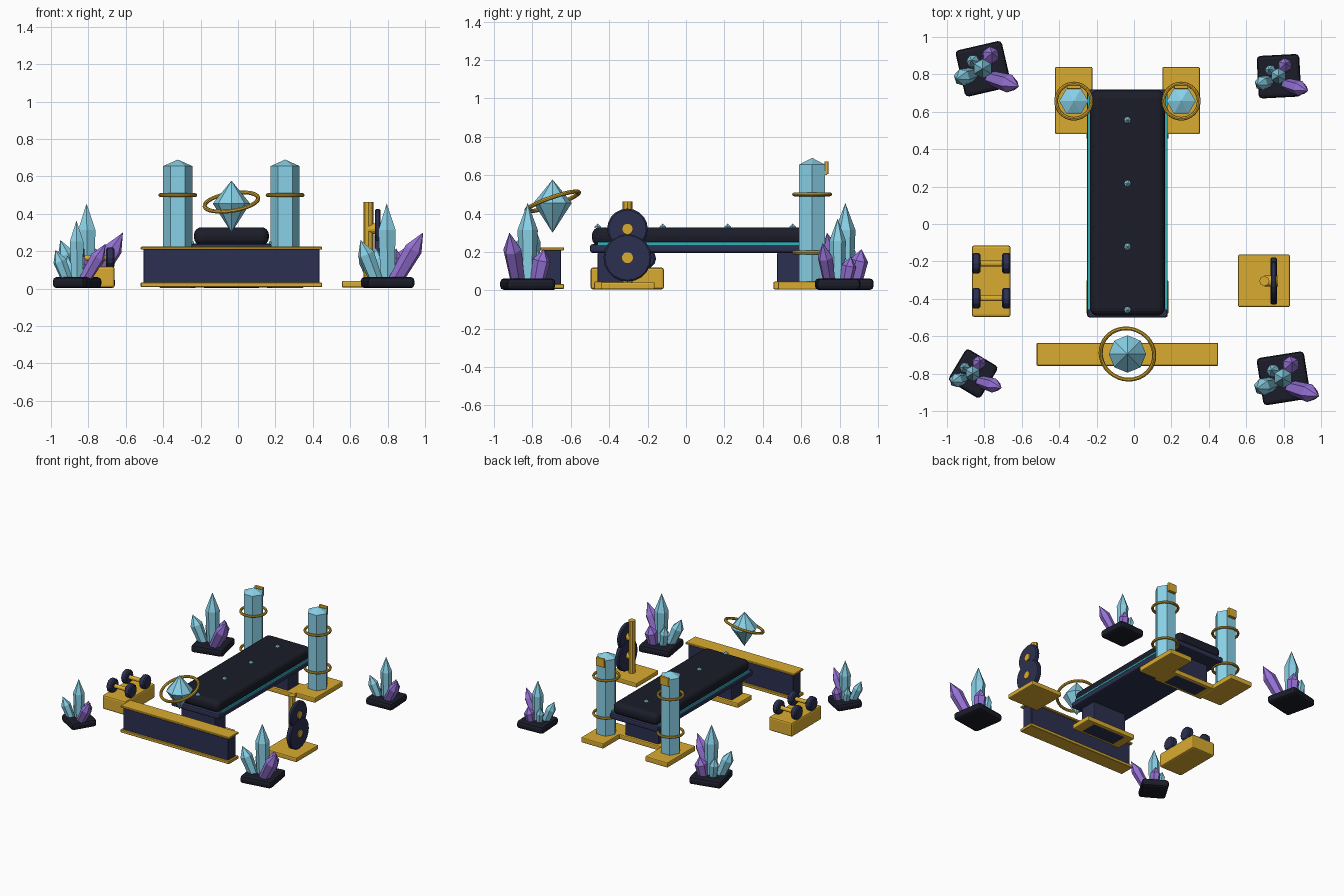
import bpy, bmesh
from math import cos, sin, pi, radians
from mathutils import Vector, Matrix

if "Cube" in bpy.data.objects:
    bpy.data.objects.remove(bpy.data.objects["Cube"])


def material(name, rgb):
    m = bpy.data.materials.new(name)
    m.diffuse_color = (*rgb, 1)
    m.use_nodes = True
    m.node_tree.nodes["Principled BSDF"].inputs["Base Color"].default_value = m.diffuse_color
    return m


GOLD = material("gold", (0.70, 0.41, 0.03))
NAVY = material("navy", (0.025, 0.030, 0.08))
BLACK = material("black", (0.011, 0.012, 0.022))
ICE = material("ice_crystal", (0.25, 0.64, 0.80))
VIOLET = material("violet_crystal", (0.31, 0.17, 0.68))
TEAL = material("teal", (0.03, 0.45, 0.50))


def finish(name, bm, mat, matrix=None):
    bmesh.ops.recalc_face_normals(bm, faces=bm.faces)
    me = bpy.data.meshes.new(name)
    bm.to_mesh(me)
    bm.free()
    me.materials.append(mat)
    ob = bpy.data.objects.new(name, me)
    bpy.context.collection.objects.link(ob)
    if matrix is not None:
        ob.matrix_world = matrix
    return ob


def box(name, x, y, z, mat, bevel=0.008, segs=2, rot=0):
    """Bevelled box from (min, max) ranges, turned about its own z axis."""
    lo, hi = Vector((x[0], y[0], z[0])), Vector((x[1], y[1], z[1]))
    bm = bmesh.new()
    bmesh.ops.create_cube(bm, size=1)
    bmesh.ops.scale(bm, vec=hi - lo, verts=bm.verts)
    if bevel:
        bmesh.ops.bevel(bm, geom=bm.edges[:], offset=bevel, segments=segs,
                        profile=0.5, affect='EDGES')
    return finish(name, bm, mat, Matrix.Translation((lo + hi) / 2) @ Matrix.Rotation(rot, 4, 'Z'))


def spun(name, profile, sides, mat, start, direction=(0, 0, 1)):
    """Faceted solid from a (radius, height) profile; radius 0 makes a point."""
    bm = bmesh.new()
    rings = []
    for r, h in profile:
        n = sides if r else 1
        rings.append([bm.verts.new((r * cos(2 * pi * i / sides), r * sin(2 * pi * i / sides), h))
                      for i in range(n)])
    for a, b in zip(rings, rings[1:]):
        for i in range(sides):
            j = (i + 1) % sides
            if len(a) == 1:
                bm.faces.new((a[0], b[j], b[i]))
            elif len(b) == 1:
                bm.faces.new((a[i], a[j], b[0]))
            else:
                bm.faces.new((a[i], a[j], b[j], b[i]))
    for ring in (rings[0], rings[-1]):
        if len(ring) > 2:
            bm.faces.new(ring)
    d = Vector(direction)
    turn = Matrix() if d.x == d.y == 0 else d.to_track_quat('Z', 'Y').to_matrix().to_4x4()
    return finish(name, bm, mat, Matrix.Translation(start) @ turn)


def ring(name, loc, major, minor, rot=(0, 0, 0)):
    bpy.ops.mesh.primitive_torus_add(location=loc, rotation=rot, major_radius=major,
                                     minor_radius=minor, major_segments=32, minor_segments=8)
    ob = bpy.context.object
    ob.name = name
    ob.data.materials.append(GOLD)
    bpy.ops.object.shade_smooth_by_angle()


CX = -0.035  # centre line of the bench

# Bench: board, cushion, side trims and studs
box("bench_board", (CX - 0.215, CX + 0.215), (-0.50, 0.72), (0.195, 0.24), NAVY, 0.012)
box("bench_cushion", (CX - 0.20, CX + 0.20), (-0.49, 0.715), (0.232, 0.328), BLACK, 0.04, 4)
for side in (-1, 1):
    x = CX + side * 0.207
    box("bench_trim", (x - 0.006, x + 0.006), (-0.46, 0.70), (0.237, 0.252), TEAL, 0)
for i in range(4):
    spun("cushion_stud", [(0.019, 0), (0.019, 0.008), (0, 0.024)], 6, ICE,
         (CX, -0.46 + i * 0.3385, 0.324))

# Bench legs and foot plates
for y in (-0.39, 0.545):
    box("bench_leg", (CX - 0.15, CX + 0.15), (y - 0.07, y + 0.07), (0.003, 0.2), NAVY, 0.008)
    box("leg_foot_plate", (CX - 0.22, CX + 0.22), (y - 0.09, y + 0.09), (0.005, 0.045), GOLD)

# Rear crystal pillars with base plates, rings and hooks
for side in (-1, 1):
    x, y = CX + side * 0.287, 0.657
    box("pillar_base", (x - 0.1, x + 0.1), (0.48, 0.84), (0.003, 0.045), GOLD)
    spun("pillar", [(0.078, 0.04), (0.078, 0.655), (0, 0.69)], 6, ICE, (x, y, 0))
    for z in (0.197, 0.50):
        ring("pillar_ring", (x, y, z), 0.094, 0.01)
    box("pillar_hook", (x - 0.037, x + 0.037), (0.70, 0.735), (0.60, 0.625), GOLD, 0.004)
    box("pillar_hook_lip", (x - 0.037, x + 0.037), (0.722, 0.742), (0.605, 0.672), GOLD, 0.004)

# Front barrier beam
box("beam_web", (CX - 0.47, CX + 0.47), (-0.745, -0.65), (0.03, 0.212), NAVY, 0.003, 1)
for z in ((0.008, 0.032), (0.208, 0.224)):
    box("beam_flange", (CX - 0.485, CX + 0.485), (-0.758, -0.635), z, GOLD, 0.003, 1)

# Floating gem with its tilted ring
spun("floating_gem", [(0, 0.30), (0.1, 0.455), (0, 0.577)], 8, ICE, (CX, -0.695, 0))
ring("gem_ring", (CX, -0.695, 0.463), 0.145, 0.011, (radians(19), radians(-9), 0))

# Dumbbell block on the left
box("dumbbell_block", (-0.866, -0.66), (-0.497, -0.115), (0.005, 0.118), GOLD, 0.012)
for y in (-0.21, -0.397):
    spun("dumbbell_handle", [(0.016, 0), (0.016, 0.18)], 12, GOLD, (-0.853, y, 0.165), (1, 0, 0))
    for x in (-0.867, -0.706):
        spun("dumbbell_weight", [(0.044, 0), (0.054, 0.008), (0.054, 0.039), (0.044, 0.047)],
             12, NAVY, (x, y, 0.165), (1, 0, 0))

# Weight plate stand on the right
box("plate_stand_base", (0.556, 0.834), (-0.444, -0.163), (0.005, 0.042), GOLD)
spun("plate_stand_post", [(0.027, 0.03), (0.027, 0.462)], 8, GOLD, (0.697, -0.305, 0))
for z, r, w in ((0.17, 0.125, 0.036), (0.32, 0.106, 0.03)):
    spun("weight_plate", [(r - 0.008, 0), (r, 0.007), (r, w - 0.007), (r - 0.008, w)],
         20, NAVY, (0.747 - w / 2, -0.305, z), (1, 0, 0))
    spun("plate_peg", [(0.029, 0), (0.029, 0.072)], 14, GOLD, (0.698, -0.305, z), (1, 0, 0))

# Corner crystal clusters: root, tip, radius, material
SHARDS = [((0.0, 0.0, 0.04), (-0.005, 0.0, 0.455), 0.053, ICE),
          ((-0.06, -0.03, 0.04), (-0.145, -0.055, 0.26), 0.046, ICE),
          ((-0.04, 0.03, 0.04), (-0.065, 0.045, 0.22), 0.036, ICE),
          ((0.04, -0.05, 0.04), (0.19, -0.095, 0.30), 0.049, VIOLET),
          ((0.03, 0.05, 0.04), (0.045, 0.085, 0.215), 0.047, VIOLET)]
# Cluster: x, y, shard scale, base half size, base turn
for cx, cy, s, half, turn in ((-0.805, 0.83, 1.0, 0.127, 13), (0.775, 0.79, 0.82, 0.114, 3),
                              (-0.86, -0.80, 0.8, 0.1, -31), (0.80, -0.825, 1.0, 0.128, 9)):
    box("cluster_base", (cx - half, cx + half), (cy - half, cy + half), (0.002, 0.062),
        BLACK, 0.02, 2, radians(turn))
    for root, tip, r, mat in SHARDS:
        a, b = Vector(root) * s, Vector(tip) * s
        d = b - a
        n = d.length
        spun("crystal_shard", [(r * s * 0.8, 0), (r * s, n * 0.66), (0, n)], 6, mat,
             a + Vector((cx, cy, 0)), d)
